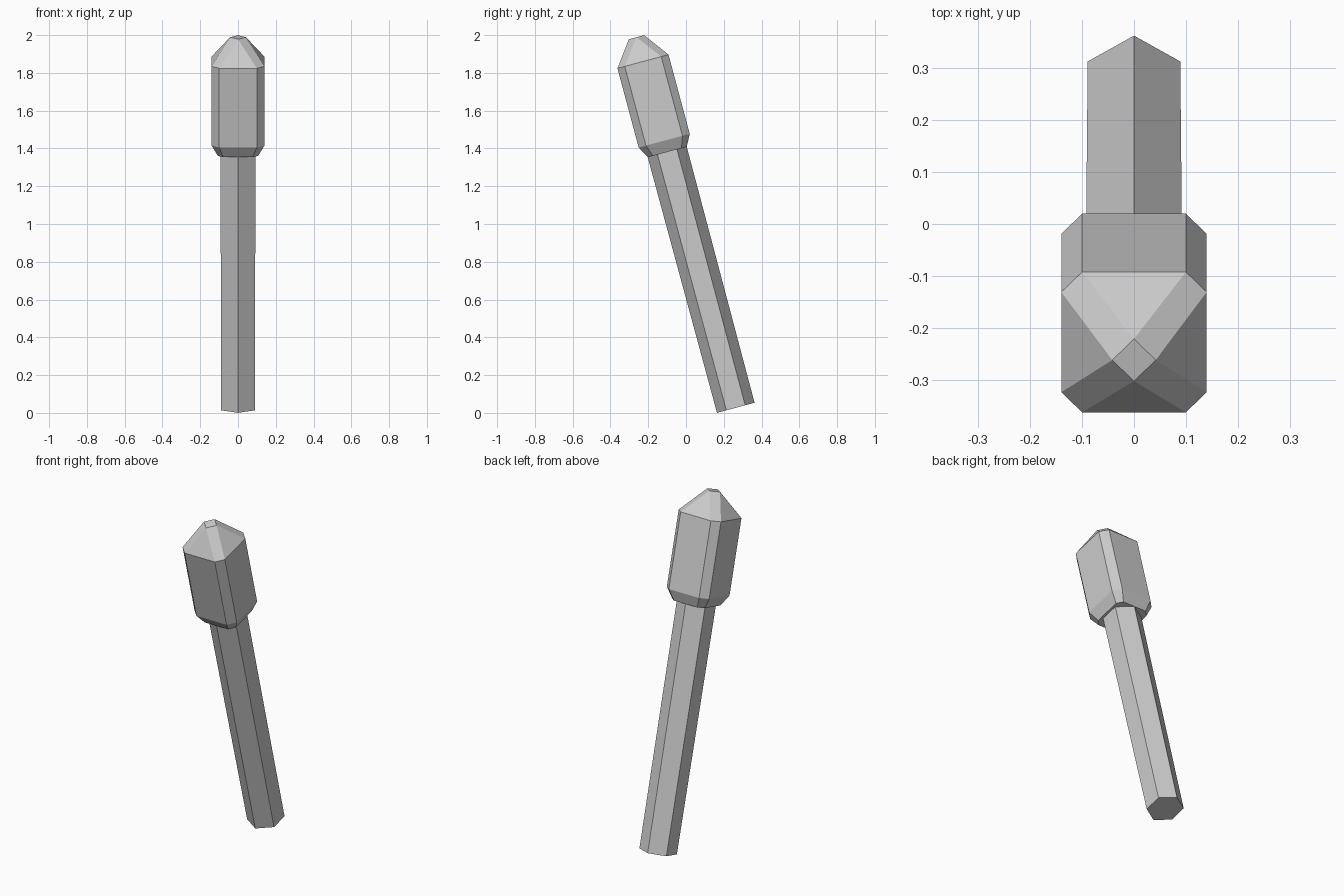
import bpy, bmesh
from math import radians, sin, cos, pi

if "Cube" in bpy.data.objects:
    bpy.data.objects.remove(bpy.data.objects["Cube"])

TILT = radians(15)
BASE = (0, 0.2635, 0.027)


def hexagon(r, z):
    return [(r * sin(i * pi / 3), -r * cos(i * pi / 3), z) for i in range(6)]


def cut_square(h, f, z):
    # square of half-width h whose flats have half-length f
    pts = [(f, -h), (h, -f)]
    out = []
    for _ in range(4):
        out += [(x, y, z) for x, y in pts]
        pts = [(-y, x) for x, y in pts]
    return out


def loft(name, rings):
    bm = bmesh.new()
    loops = [[bm.verts.new(p) for p in ring] for ring in rings]
    n = len(loops[0])
    for a, b in zip(loops, loops[1:]):
        for i in range(n):
            j = (i + 1) % n
            bm.faces.new((a[i], a[j], b[j], b[i]))
    bm.faces.new(loops[0][::-1])
    bm.faces.new(loops[-1])
    bmesh.ops.remove_doubles(bm, verts=bm.verts, dist=1e-4)
    bmesh.ops.recalc_face_normals(bm, faces=bm.faces)
    mesh = bpy.data.meshes.new(name)
    bm.to_mesh(mesh)
    bm.free()
    ob = bpy.data.objects.new(name, mesh)
    ob.location = BASE
    ob.rotation_euler.x = TILT
    bpy.context.collection.objects.link(ob)
    return ob


# Slightly flaring six-sided shaft
loft("shaft", [hexagon(0.103, 0), hexagon(0.107, 1.405)])

# Head: bevelled collar, straight body, tapered cap ending in a small diamond
loft("head", [cut_square(0.107, 0.078, 1.402),
              cut_square(0.14, 0.10, 1.464),
              cut_square(0.14, 0.10, 1.898),
              cut_square(0.042, 0.0, 2.031)])
